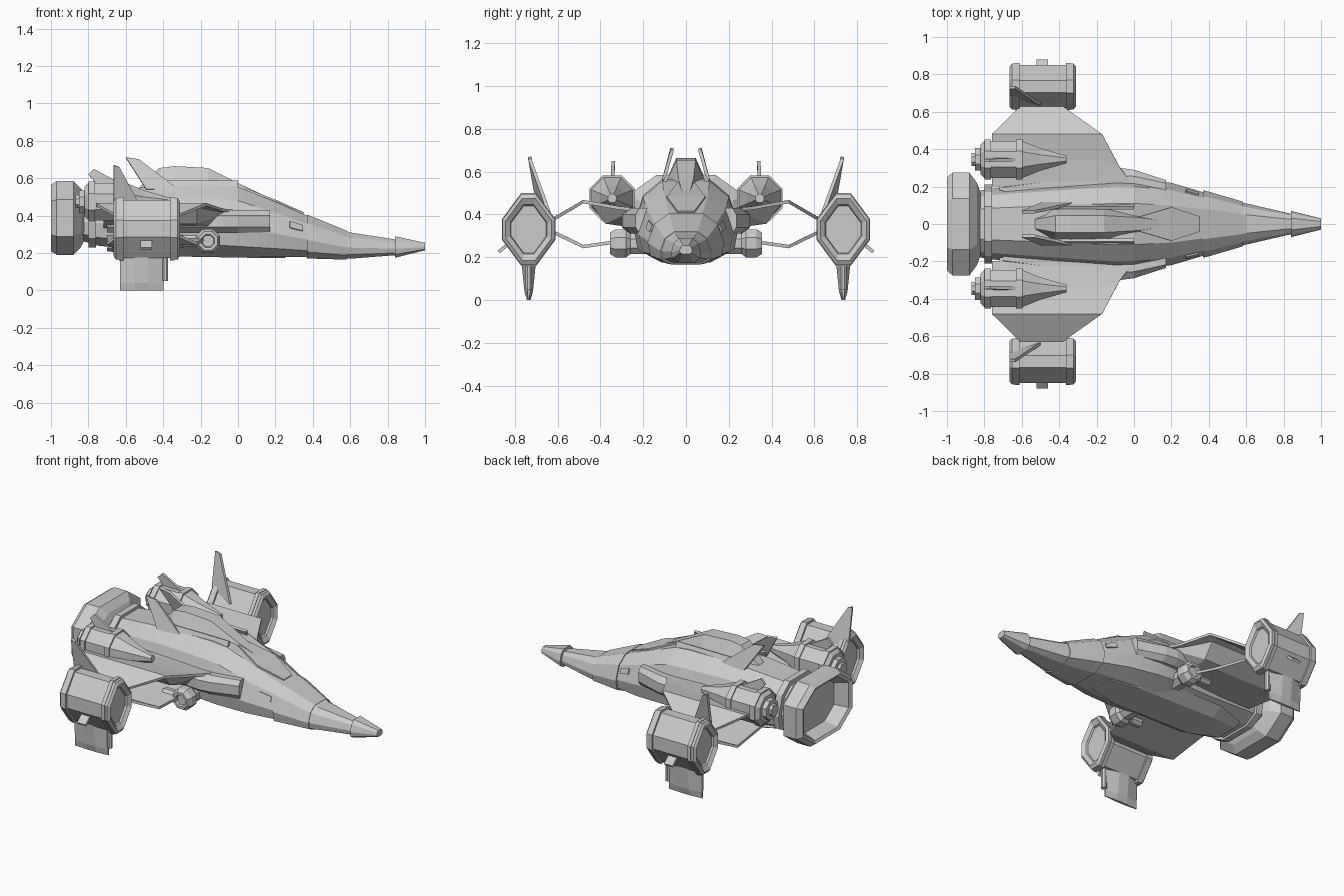
import bpy, bmesh, math
from mathutils import Vector

cube = bpy.data.objects.get("Cube")
if cube:
    bpy.data.objects.remove(cube, do_unlink=True)

GREY = (.6, .6, .6, 1)
hull_grey = bpy.data.materials.new("hull_grey")
hull_grey.use_nodes = True
hull_grey.diffuse_color = GREY
hull_grey.node_tree.nodes["Principled BSDF"].inputs["Base Color"].default_value = GREY


def finish(name, bm, mirror, thickness=0, smooth_angle=0):
    """Turn a bmesh into an object, optionally thickened and mirrored across y."""
    bmesh.ops.recalc_face_normals(bm, faces=bm.faces)
    mesh = bpy.data.meshes.new(name)
    bm.to_mesh(mesh)
    bm.free()
    mesh.materials.append(hull_grey)
    part = bpy.data.objects.new(name, mesh)
    bpy.context.collection.objects.link(part)
    if thickness:
        solidify = part.modifiers.new("thickness", "SOLIDIFY")
        solidify.thickness, solidify.offset = thickness, 0
    if mirror:
        pair = part.modifiers.new("mirror", "MIRROR")
        pair.use_axis = (False, True, False)
        pair.use_mirror_merge = False
    if smooth_angle:
        bpy.ops.object.select_all(action="DESELECT")
        part.select_set(True)
        bpy.context.view_layer.objects.active = part
        bpy.ops.object.shade_smooth_by_angle(angle=math.radians(smooth_angle))


def skin(bm, rows, closed):
    """Add quads between neighbouring rows of points and return the vertex rows."""
    grid = [[bm.verts.new(point) for point in row] for row in rows]
    for row, following in zip(grid, grid[1:]):
        count = len(row)
        for i in range(count if closed else count - 1):
            j = (i + 1) % count
            bm.faces.new((row[i], row[j], following[j], following[i]))
    return grid


def loft(name, rings, mirror=False, smooth_angle=0):
    """Solid skinned through closed rings, capped at both ends."""
    bm = bmesh.new()
    grid = skin(bm, rings, closed=True)
    bm.faces.new(grid[0])
    bm.faces.new(grid[-1])
    finish(name, bm, mirror, smooth_angle=smooth_angle)


def sheet(name, rows, thickness=.016, mirror=True):
    """Thin plate skinned through open rows of points."""
    bm = bmesh.new()
    skin(bm, rows, closed=False)
    finish(name, bm, mirror, thickness)


def octagon(center, half_width, half_height, flat=.414, axis="x"):
    """Ring across the axis; flat is the share of each side left uncut."""
    quarter = [(flat, 1), (1, flat)]
    ring = quarter + [(u, -v) for u, v in reversed(quarter)]
    ring += [(-u, -v) for u, v in ring]
    points = []
    for u, v in ring:
        u, v = u * half_width, v * half_height
        offset = {"x": (0, u, v), "y": (u, 0, v), "z": (u, v, 0)}[axis]
        points.append(Vector(center) + Vector(offset))
    return points


def turned(name, center, profile, axis="x"):
    """Mirrored eight-sided turning from (distance along axis, radius) pairs."""
    direction = Vector((axis == "x", axis == "y", axis == "z"))
    loft(name, [octagon(Vector(center) + direction * along, radius, radius, axis=axis)
                for along, radius in profile], mirror=True)


def hull_ring(x, half_width, low, high):
    """Ten-sided fuselage section, broad at the waist and narrow on top."""
    side = [(.45, 1), (.82, .8), (1, .42), (.92, .15), (.5, 0)]
    side += [(-across, up) for across, up in reversed(side)]
    return [Vector((x, across * half_width, low + up * (high - low))) for across, up in side]


def roof_ring(x, half_base, half_top, base, top):
    """Four-sided section for the spine and belly."""
    return [(x, half_base, base), (x, half_top, top), (x, -half_top, top), (x, -half_base, base)]


# Fuselage and the raised collars around it
stations = [(-.88, .17, .28, .5), (-.75, .19, .24, .53), (-.4, .22, .2, .56), (-.1, .245, .185, .565),
            (0, .245, .18, .555), (.2, .22, .18, .475), (.37, .17, .18, .4),
            (.6, .11, .17, .31), (.86, .05, .19, .27)]
collars = {
    "neck_collar": [(-.8, .21, .23, .545), (-.76, .21, .23, .545)],
    "forward_hull": [(.37, .18, .17, .405), (.41, .17, .17, .39), (.58, .12, .165, .32)],
    "nose_tip": [(.84, .07, .175, .29), (1, .03, .215, .255)],
}
loft("fuselage", [hull_ring(*station) for station in stations], smooth_angle=12)
for collar_name, sections in collars.items():
    loft(collar_name, [hull_ring(*section) for section in sections])

# Belly plate
loft("belly_plate", [roof_ring(x, width, width * .6, .23, low) for x, width, low in (
    (-.7, .12, .21), (-.5, .19, .185), (.05, .19, .175), (.25, .12, .175))])

# Main engine bell with a recessed mouth
bell_profile = [(-.82, .6), (-.84, .8), (-.88, 1), (-.97, 1), (-1, .9), (-.99, .82), (-.91, .7)]
loft("main_engine", [octagon((x, 0, .388), .275 * size, .197 * size, flat=.5)
                     for x, size in bell_profile])

# Dorsal spine with low side rails, and the canopy plate ahead of it
loft("dorsal_spine", [roof_ring(x, width, width / 2, top - .1, top) for x, width, top in (
    (-.53, .05, .55), (-.42, .09, .655), (-.34, .09, .665), (-.16, .09, .655),
    (.02, .07, .565), (.2, .02, .48))])
sheet("spine_rail", [[(x, .1, .55), (x, .085, .585)] for x in (-.5, -.3, 0)])
sheet("canopy_plate", [[(x, -width, z), (x, width, z)] for x, width, z in (
    (.03, .04, .543), (.2, .09, .477), (.35, .04, .41))], mirror=False)

# Twin dorsal fins
sheet("dorsal_fin", [[(-.49, .11, .54), (-.32, .11, .54)], [(-.6, .065, .71), (-.53, .065, .7)]])

# Side hatches lie on the upper flank, between two fuselage edges
rear, front = hull_ring(*stations[-4]), hull_ring(*stations[-3])
flank = [[rear[edge].lerp(front[edge], along) for along in (.45, .85)] for edge in (1, 2)]
sheet("side_hatch", [[upper.lerp(lower, drop) for upper, lower in zip(*flank)]
                     for drop in (.2, .55)])

# Side fairings
loft("side_fairing", [octagon((x, y, .37), width, .06, flat=.5) for x, y, width in (
    (-.7, .17, .05), (-.4, .2, .07), (-.08, .22, .08), (0, .22, .07), (.17, .2, .035))], mirror=True)

# Wings: bent upper and lower panels meeting at the pods, with a thick root
TIP = (-.61, -.38, .625)
upper_spans = [(-.76, 0, .2, .42), (-.76, -.08, .31, .43), (-.76, -.17, .48, .46), (*TIP, .375)]
lower_spans = [(-.7, -.15, .2, .29), (-.7, -.22, .48, .25), (*TIP, .32)]
for wing_name, spans in (("upper_wing", upper_spans), ("lower_wing", lower_spans)):
    sheet(wing_name, [[(trailing, y, z), (leading, y, z)] for trailing, leading, y, z in spans])
loft("wing_root", [[(x, .18, .425), (x, .2 + reach, .425 + reach / 8),
                    (x, .2 + reach * .7, .44 - reach / 3), (x, .18, .33)]
                   for x, reach in ((-.72, .15), (-.5, .25), (-.22, .25), (-.08, .1))], mirror=True)

# Wing engines and their swept fins
WING_ENGINE = (0, .345, .475)
turned("wing_engine", WING_ENGINE, [(-.82, .08), (-.8, .1), (-.6, .1), (-.5, .06), (-.36, .02)])
turned("wing_engine_nozzle", WING_ENGINE, [(-.87, .035), (-.85, .035), (-.85, .06), (-.8, .06)])
for band_name, start in (("rear_engine_band", -.8), ("front_engine_band", -.63)):
    turned(band_name, WING_ENGINE, [(start, .107), (start + .035, .107)])
sheet("engine_fin", [[(-.74, .345, .55), (-.57, .345, .54)], [(-.8, .34, .62), (-.77, .34, .65)]])

# Side guns: round housings facing outward, with a short barrel
turned("side_gun", (-.16, .18, .265), [(0, .05), (.08, .05), (.1, .065), (.15, .065),
                                       (.175, .05), (.175, .035), (.16, .03)], axis="y")
turned("gun_barrel", (-.1, .31, .265), [(-.2, .03), (0, .03)])

# Wingtip pods: cut diamond tubes, the same at front and back
POD = Vector((-.488, .735, .33))


def pod_ring(along, size):
    return octagon(POD + Vector((along, 0, 0)), .122 * size, .165 * size, flat=.28)


pod_half = [(.06, .35), (.1, .4), (.1, .55), (.16, .7), (.177, .88), (.165, 1), (.13, 1), (.13, .94)]
loft("wingtip_pod", [pod_ring(-along, size) for along, size in pod_half]
     + [pod_ring(along, size) for along, size in reversed(pod_half)], mirror=True)
for clamp_name, side in (("rear_pod_clamp", -1), ("front_pod_clamp", 1)):
    loft(clamp_name, [pod_ring(side * along, 1.03) for along in (.125, .148)], mirror=True)

# Pod fins above and below, plus the outer spur
sheet("upper_pod_fin", [[(-.665, .695, .46), (-.5, .64, .41)],
                        [(-.665, .73, .67), (-.635, .73, .66)]])
loft("lower_pod_fin", [octagon((-.515, POD.y, z), .117, half_thickness, flat=.3, axis="z")
                       for z, half_thickness in ((0, .008), (.04, .02), (.24, .04))], mirror=True)
turned("lower_fin_edge", (-.39, POD.y, 0), [(.05, .016), (.22, .016)], axis="z")
sheet("outer_spur", [[(x, .82, .27), (x, .875, .225)] for x in (-.52, -.46)])
